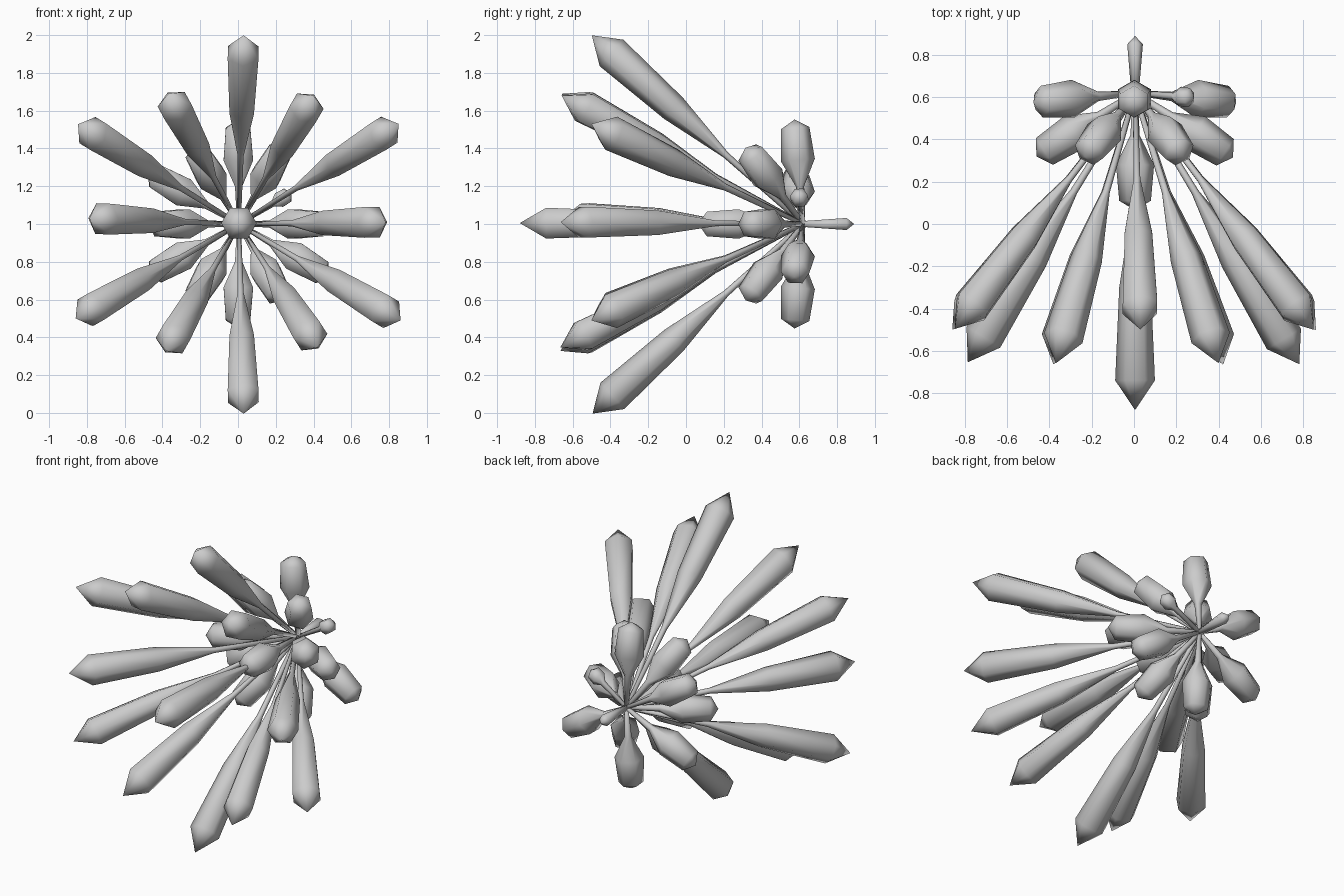
import bpy, bmesh, math
from mathutils import Vector

if "Cube" in bpy.data.objects:
    bpy.data.objects.remove(bpy.data.objects["Cube"])

HUB = Vector((0.005, 0.62, 1.0))
grey = bpy.data.materials.new("plain grey")
grey.diffuse_color = (0.6, 0.6, 0.6, 1)
grey.use_nodes = True
grey.node_tree.nodes["Principled BSDF"].inputs["Base Color"].default_value = grey.diffuse_color

# profiles: (distance along stem, radius)
LONG = [(0, .012), (.55, .018), (.92, .075), (1.36, .094), (1.5, 0)]
SHORT = [(0, .012), (.20, .022), (.34, .09), (.51, .075), (.555, 0)]
BUD = [(0, .012), (.21, .018), (.25, .048), (.30, .045), (.325, 0)]
ROD = [(0, .018), (.23, .037), (.27, 0)]


def spike(name, tip, profile, sides=6):
    """Six-sided lathed body from the hub toward tip."""
    axis = (Vector(tip) - HUB).normalized()
    ref = Vector((0, 1, 0)) if abs(axis.y) < .95 else Vector((1, 0, 0))
    u = (ref - axis * ref.dot(axis)).normalized()
    v = axis.cross(u)
    bm = bmesh.new()
    rings = []
    for d, r in profile[:-1]:
        rings.append([bm.verts.new(HUB + axis * d + (u * math.cos(a) + v * math.sin(a)) * r)
                      for a in (math.tau * i / sides for i in range(sides))])
    end = bm.verts.new(HUB + axis * profile[-1][0])
    bm.faces.new(rings[0][::-1])
    for i in range(sides):
        j = (i + 1) % sides
        for a, b in zip(rings, rings[1:]):
            bm.faces.new((a[i], a[j], b[j], b[i]))
        bm.faces.new((rings[-1][i], rings[-1][j], end))
    bmesh.ops.recalc_face_normals(bm, faces=bm.faces)
    for f in bm.faces:
        f.smooth = True
    me = bpy.data.meshes.new(name)
    bm.to_mesh(me)
    bm.free()
    me.materials.append(grey)
    bpy.context.collection.objects.link(bpy.data.objects.new(name, me))


# long spikes: centre, outer ring, inner ring
spike("long_spike_centre", (.005, -.88, 1.005), LONG)
for t in [(.03, -.5, 2.0), (.03, -.49, 0.0), (-.85, -.5, 1.53), (.85, -.5, 1.53),
          (-.86, -.5, .5), (.86, -.5, .49)]:
    spike("long_spike_outer", t, LONG)
for t in [(-.79, -.66, 1.03), (.78, -.66, 1.01), (-.37, -.66, 1.69), (.40, -.66, 1.68),
          (-.38, -.66, .33), (.42, -.66, .35)]:
    spike("long_spike_inner", t, LONG)

# short bulbs: centre, inner ring, outer ring
spike("short_bulb_centre", (.005, .08, 1.0), SHORT)
for k in range(6):
    a = k * math.pi / 3
    spike("short_bulb_inner", (.46 * math.cos(a), .32, 1 + .46 * math.sin(a)), SHORT)
for k in (1, 2, 3, 4, 5):
    a = math.radians(30 + 60 * k)
    spike("short_bulb_outer", (.55 * math.cos(a), .575, 1 + .55 * math.sin(a)), SHORT)

# odd small bud and back rod
spike("small_bud", (.24, .60, 1.14), BUD)
spike("back_rod", (.005, .89, 1.0), ROD)
